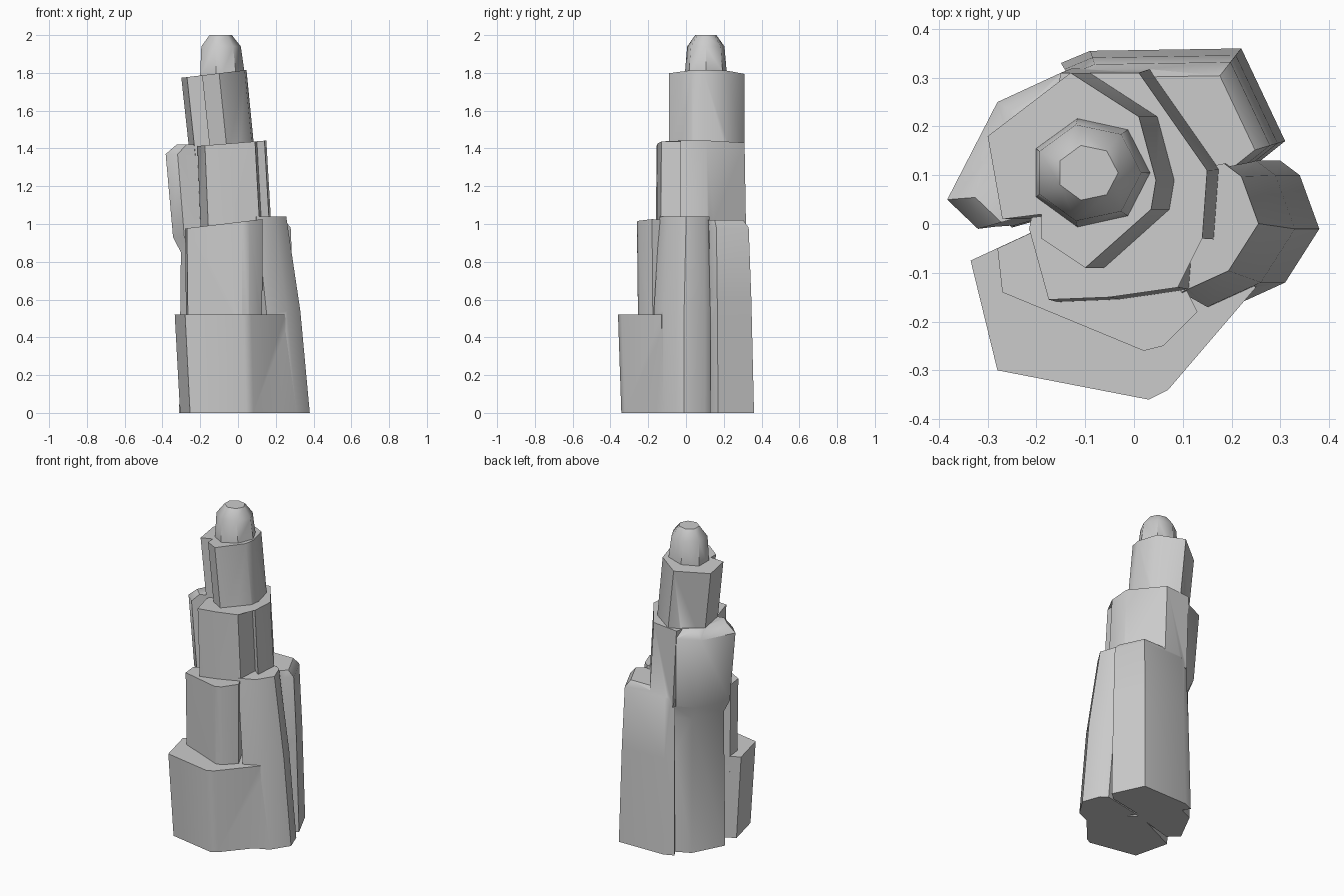
import bpy, bmesh, math

if "Cube" in bpy.data.objects:
    bpy.data.objects.remove(bpy.data.objects["Cube"])

AXIS = (0, 0.08)


def column(name, outline, rings, hub=True, tilt=0):
    """Loft an outline through rings of (z, scale, x shift); hub columns reach in to the axis."""
    if hub:
        outline, pivot = outline + [AXIS], AXIS
    else:
        pivot = [sum(c) / len(outline) for c in zip(*outline)]
    bm = bmesh.new()
    loops = []
    for z, s, dx in rings:
        k = tilt if z == rings[-1][0] else 0
        flat = [(pivot[0] + s * (x - pivot[0]) + dx, pivot[1] + s * (y - pivot[1])) for x, y in outline]
        loops.append([bm.verts.new((x, y, z + k * x)) for x, y in flat])
    n = len(outline)
    for a, b in zip(loops, loops[1:]):
        for i in range(n):
            j = (i + 1) % n
            bm.faces.new((a[i], a[j], b[j], b[i]))
    bm.faces.new(loops[0])
    bm.faces.new(loops[-1])
    bmesh.ops.triangulate(bm, faces=bm.faces[:])
    bmesh.ops.recalc_face_normals(bm, faces=bm.faces[:])
    me = bpy.data.meshes.new(name)
    bm.to_mesh(me)
    bm.free()
    ob = bpy.data.objects.new(name, me)
    bpy.context.collection.objects.link(ob)
    return ob


# Back column, ground to second ledge
spire = column("rock_spire", [(.26, .13), (.31, .17), (.22, .36), (-.09, .355), (-.15, .33)],
               [(0, 1, 0), (.6, .95, 0), (.98, .9, 0), (1.02, .8, 0)])

# Broad front block with the lowest ledge
front = column("front_block", [(-.335, -.075), (-.28, -.3), (.03, -.36), (.07, -.34), (.25, -.13)],
               [(0, .96, .015), (.52, 1, 0)])

# Second front tier
second = column("second_tier", [(-.28, -.05), (-.27, -.14), (.02, -.26), (.06, -.25), (.13, -.18)],
                [(.42, .98, 0), (1.01, 1, 0)], tilt=.12)

# Right column leaning inward
right = column("right_column", [(.15, -.17), (.26, -.12), (.33, -.01), (.29, .1), (.25, .13)],
               [(0, 1, .05), (.54, 1, 0), (1.04, .88, -.035)])

# Left column flaring out to the third ledge
left = column("left_column", [(-.15, .31), (-.28, .25), (-.383, .05), (-.32, -.01)],
              [(0, .97, .06), (.85, .92, .05), (.93, .95, .02), (1.37, 1, 0), (1.42, .85, 0)])

# Third tier with a notch in its right side
third = column("third_tier", [(-.215, -.01), (-.175, -.155), (-.05, -.15), (.09, -.13), (.1, 0),
                              (.14, -.03), (.15, .11), (.01, .31), (-.15, .31)],
               [(.93, 1.03, .025), (1.43, 1, 0)], hub=False, tilt=.08)

# Fourth tier with a notch at its left front
fourth = column("fourth_tier", [(-.27, .01), (-.19, .02), (-.19, -.03), (-.1, -.09), (.035, .03),
                                (.045, .09), (.01, .22), (-.13, .31), (-.3, .18)],
                [(1.36, 1, .045), (1.81, 1, 0)], hub=False, tilt=.12)

# Summit knob
knob = [(-.085 + .125 * math.cos(t), .105 + .115 * math.sin(t))
        for t in (math.tau * i / 7 for i in range(7))]
summit = column("summit", knob, [(1.72, 1.05, 0), (1.94, .88, -.01), (2, .5, -.01)], hub=False)

# Fuse the columns into one solid rock
bpy.context.view_layer.objects.active = spire
spire.select_set(True)
for part in (front, second, right, left, third, fourth, summit):
    m = spire.modifiers.new("fuse", 'BOOLEAN')
    m.operation, m.solver, m.object = 'UNION', 'EXACT', part
    bpy.ops.object.modifier_apply(modifier=m.name)
    bpy.data.objects.remove(part)

bpy.ops.object.shade_smooth_by_angle(angle=math.radians(48))
